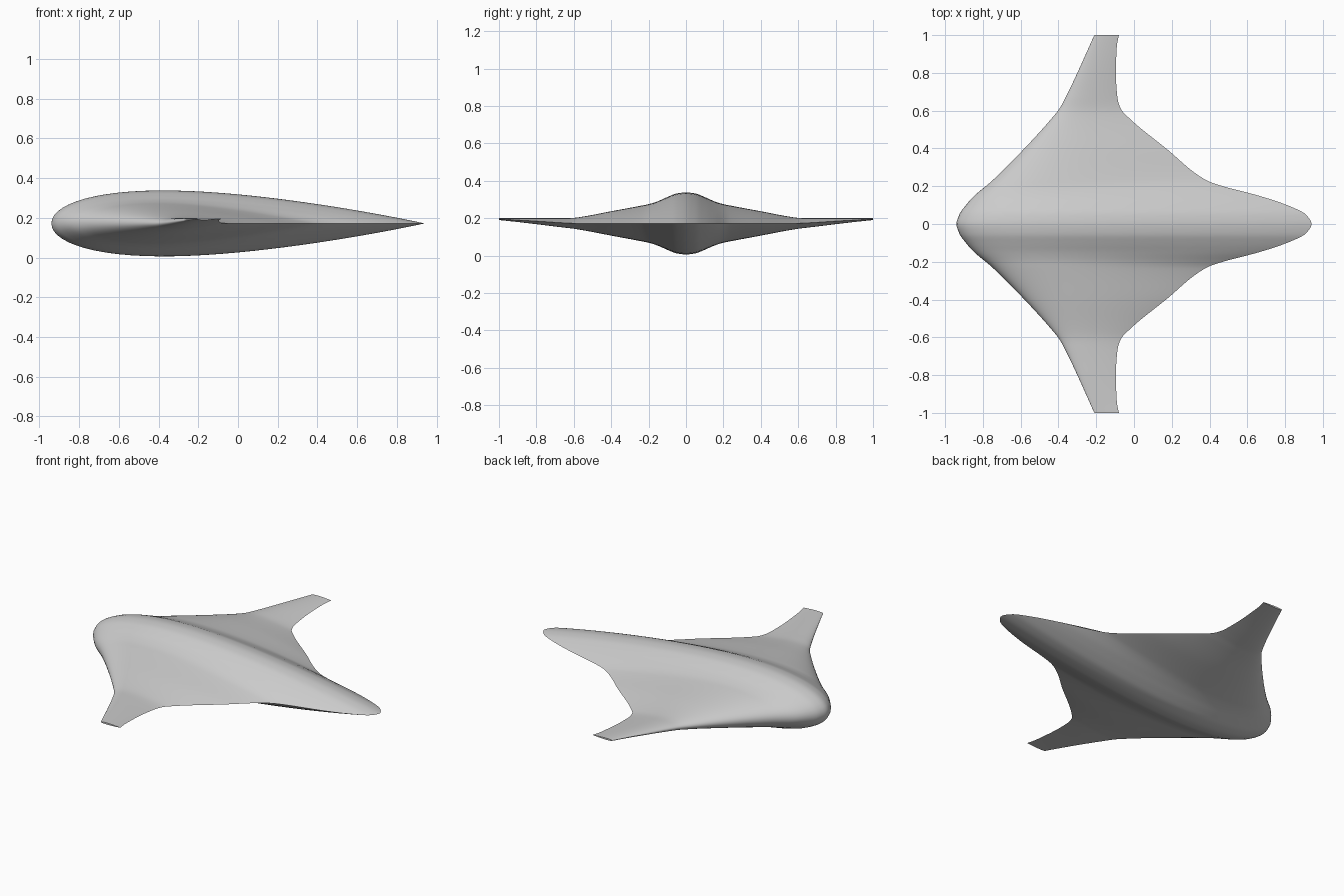
import bpy
import bmesh
import math

cube = bpy.data.objects.get("Cube")
if cube:
    bpy.data.objects.remove(cube, do_unlink=True)

# Span stations: distance from centreline, leading edge, trailing edge,
# height of the chord line, half thickness
STATIONS = [
    (0, -.94, .94, .172, .166),
    (.05, -.925, .91, .172, .16),
    (.1, -.89, .81, .172, .141),
    (.15, -.845, .66, .172, .119),
    (.2, -.785, .47, .172, .103),
    (.23, -.75, .385, .172, .097),
    (.4, -.58, .17, .172, .065),
    (.56, -.435, -.025, .172, .035),
    (.61, -.395, -.07, .173, .028),
    (.67, -.362, -.088, .176, .024),
    (.8, -.3, -.096, .184, .016),
    (.94, -.237, -.091, .192, .008),
    (1, -.21, -.08, .195, .005),
]
SPAN_STEPS = 72
CHORD_STEPS = 36


def slopes(column):
    """Monotone slopes, so curves stay smooth without overshooting."""
    pairs = zip(STATIONS, STATIONS[1:])
    secants = [(b[column] - a[column]) / (b[0] - a[0]) for a, b in pairs]
    inner = [2 * p * q / (p + q) if p * q > 0 else 0
             for p, q in zip(secants, secants[1:])]
    return [0] + inner + [secants[-1]]


SLOPES = {column: slopes(column) for column in range(1, 5)}


def section(y):
    """Smoothly interpolated planform and thickness at a span position."""
    i = 0
    while i < len(STATIONS) - 2 and STATIONS[i + 1][0] < y:
        i += 1
    a, b = STATIONS[i], STATIONS[i + 1]
    width = b[0] - a[0]
    t = (y - a[0]) / width
    values = []
    for column, m in SLOPES.items():
        ease = t * t * (3 - 2 * t)
        bend = t * (1 - t) * ((1 - t) * m[i] - t * m[i + 1]) * width
        values.append(a[column] + (b[column] - a[column]) * ease + bend)
    return values


def foil(t):
    """Half thickness of a streamlined section, one at its fullest."""
    return 10 * (.2969 * math.sqrt(t) - .126 * t - .3516 * t ** 2
                 + .2843 * t ** 3 - .1036 * t ** 4)


# Closed ring of chord positions: over the top, then back underneath
ring = []
for k in range(2 * CHORD_STEPS):
    angle = math.pi * k / CHORD_STEPS
    t = (1 + math.cos(angle)) / 2
    side = 1 if k < CHORD_STEPS else -1
    ring.append((t, side * max(foil(t), 0)))

# Body and wings lofted from tip to tip
bm = bmesh.new()
loops = []
for j in range(-SPAN_STEPS, SPAN_STEPS + 1):
    y = j / SPAN_STEPS
    lead, trail, height, half = section(abs(y))
    loops.append([bm.verts.new((lead + (trail - lead) * t, y, height + half * h))
                  for t, h in ring])
for a, b in zip(loops, loops[1:]):
    for k in range(len(ring)):
        n = (k + 1) % len(ring)
        bm.faces.new((a[k], a[n], b[n], b[k]))
# Flat wing tips
bm.faces.new(loops[0])
bm.faces.new(loops[-1])
bmesh.ops.recalc_face_normals(bm, faces=bm.faces)

mesh = bpy.data.meshes.new("blended_wing_body")
bm.to_mesh(mesh)
bm.free()
body = bpy.data.objects.new("blended_wing_body", mesh)
bpy.context.collection.objects.link(body)

# Plain grey skin
grey = bpy.data.materials.new("light_grey")
grey.use_nodes = True
color = (.6, .6, .6, 1)
grey.diffuse_color = color
grey.node_tree.nodes["Principled BSDF"].inputs["Base Color"].default_value = color
mesh.materials.append(grey)

# Smooth skin with crisp trailing edge and tips
bpy.ops.object.select_all(action="DESELECT")
body.select_set(True)
bpy.context.view_layer.objects.active = body
bpy.ops.object.shade_smooth_by_angle(angle=math.radians(60))
